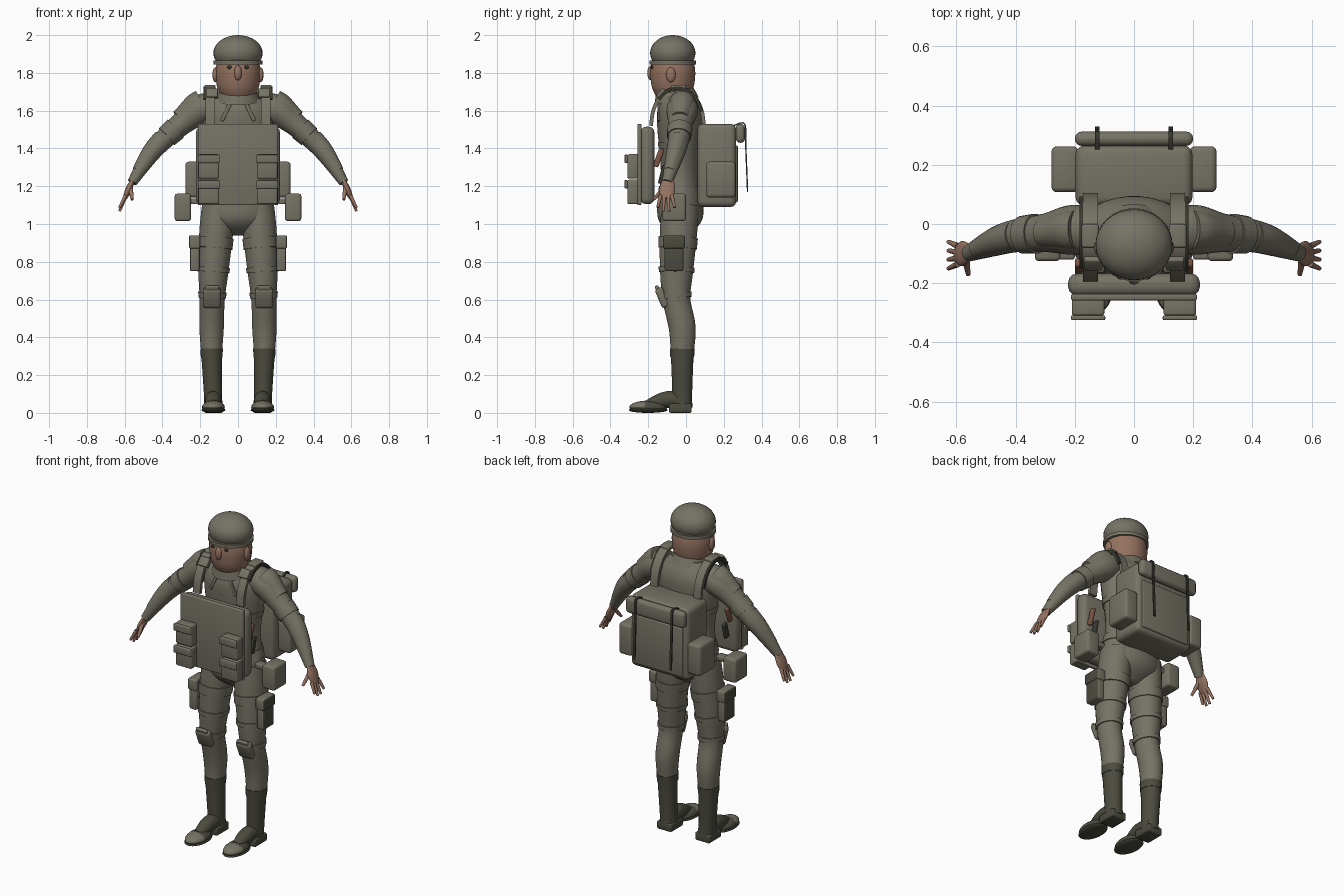
import bpy, bmesh
from math import sin, cos, pi, radians
from mathutils import Vector, Matrix

default_cube = bpy.data.objects.get("Cube")
if default_cube:
    bpy.data.objects.remove(default_cube, do_unlink=True)


def material(name, *rgb):
    mat = bpy.data.materials.new(name)
    mat.use_nodes = True
    mat.diffuse_color = (*rgb, 1)
    mat.node_tree.nodes["Principled BSDF"].inputs["Base Color"].default_value = (*rgb, 1)
    return mat


OLIVE = material("olive cloth", .18, .17, .13)
BOOT = material("dark boot leather", .07, .07, .05)
DARK = material("dark webbing", .04, .04, .03)
SKIN = material("skin", .3, .17, .12)
BROWN = material("brown grip", .2, .09, .06)
SIDEWAYS, FORWARD = Vector((1, 0, 0)), Vector((0, 1, 0))


def finish(name, bm, mat, pair, second=None, rule=None):
    """Turn a bmesh into a shaded object; pair mirrors it to the other side."""
    bmesh.ops.recalc_face_normals(bm, faces=bm.faces)
    mesh = bpy.data.meshes.new(name)
    mesh.materials.append(mat)
    if rule:
        mesh.materials.append(second)
        for face in bm.faces:
            face.material_index = int(rule(face))
    bm.to_mesh(mesh)
    bm.free()
    obj = bpy.data.objects.new(name, mesh)
    bpy.context.collection.objects.link(obj)
    bpy.ops.object.select_all(action='DESELECT')
    bpy.context.view_layer.objects.active = obj
    obj.select_set(True)
    bpy.ops.object.shade_smooth_by_angle(angle=radians(38))
    if pair:
        obj.modifiers.new("Mirror", 'MIRROR').use_mirror_merge = False


def sample(rows, t):
    """Smoothly interpolate the rows at a fraction t of their length."""
    last = len(rows) - 1
    i = min(int(t * last), last - 1)
    t = t * last - i
    before, start, end, after = (rows[max(0, min(last, i + k))] for k in (-1, 0, 1, 2))
    return [q + t / 2 * (r - p + t * (2 * p - 5 * q + 4 * r - s + t * (3 * (q - r) + s - p)))
            for p, q, r, s in zip(before, start, end, after)]


def loft(name, rows, mat, pair=False, depth=1, sides=28, ref=FORWARD, floor=0, second=None, rule=None):
    """Skin rings given as (x, y, z, radius); depth widens them along ref."""
    count = 5 * (len(rows) - 1)
    rows = [sample(rows, i / count) for i in range(count + 1)]
    centres = [Vector(row[:3]) for row in rows]
    bm, rings = bmesh.new(), []
    for i, (centre, row) in enumerate(zip(centres, rows)):
        along = (centres[min(i + 1, count)] - centres[max(i - 1, 0)]).normalized()
        wide = (ref - along * ref.dot(along)).normalized()
        across = along.cross(wide)
        ring = []
        for j in range(sides):
            angle = 2 * pi * (j + .5) / sides
            point = centre + row[3] * (across * cos(angle) + wide * depth * sin(angle))
            point.z = max(point.z, floor)
            ring.append(bm.verts.new(point))
        rings.append(ring)
    for low, high in zip(rings, rings[1:]):
        for j in range(sides):
            k = (j + 1) % sides
            bm.faces.new((low[j], low[k], high[k], high[j]))
    bm.faces.new(rings[0])
    bm.faces.new(rings[-1])
    finish(name, bm, mat, pair, second, rule)


def sleeve(name, limb, start, end, mat=OLIVE, swell=.006, lift=0, **options):
    """Wrap a fitted piece around part of a limb's path."""
    rows = []
    for i in range(5):
        x, y, z, radius = sample(limb, start + (end - start) * i / 4)
        rows.append((x, y, z + lift, radius + swell))
    loft(name, rows, mat, **options)


def box(name, centre, size, mat=OLIVE, bevel=.01, pair=False, rot=0, axis='X', second=None, rule=None):
    bm = bmesh.new()
    bmesh.ops.create_cube(bm, size=1, matrix=Matrix.Diagonal((*size, 1)))
    bmesh.ops.bevel(bm, geom=bm.edges[:], offset=bevel, segments=3, profile=.5, affect='EDGES')
    bm.transform(Matrix.Translation(centre) @ Matrix.Rotation(rot, 4, axis))
    finish(name, bm, mat, pair, second, rule)


def ball(name, centre, scale, mat, pair=False, floor=0, second=None, rule=None):
    bm = bmesh.new()
    bmesh.ops.create_uvsphere(bm, u_segments=32, v_segments=20, radius=1)
    bm.transform(Matrix.Translation(centre) @ Matrix.Diagonal((*scale, 1)))
    for vert in bm.verts:
        vert.co.z = max(vert.co.z, floor)
    finish(name, bm, mat, pair, second, rule)


def strap(name, x, path, mat, width, thick):
    rows = [(x, y, z, thick) for y, z in path]
    loft(name, rows, mat, pair=True, depth=width / thick / 2, sides=4, ref=SIDEWAYS)


# Head and helmet
neck_y = -.07
loft("head", [(0, neck_y, z, r) for z, r in ((1.66, .08), (1.72, .11), (1.8, .12), (1.87, .11))], SKIN)
ball("nose", centre=(0, -.185, 1.8), scale=(.02, .02, .04), mat=SKIN)
ball("ears", centre=(.12, -.08, 1.79), scale=(.015, .025, .04), mat=SKIN, pair=True)
ball("eyes", centre=(.045, -.18, 1.83), scale=(.012, .007, .009), mat=DARK, pair=True)
ball("helmet", centre=(0, neck_y, 1.905), scale=(.13, .12, .095), mat=OLIVE, floor=1.86)
loft("helmet_brim", [(0, neck_y, z, .13) for z in (1.845, 1.865)], OLIVE, depth=.95)

# Torso, collar and belts
torso = [(0, -.03, z, r) for z, r in
         ((.94, .05), (1, .16), (1.08, .19), (1.28, .16), (1.52, .19), (1.62, .18), (1.7, .11))]
loft("torso", torso, OLIVE, depth=.65)
loft("collar", [(0, -.05, 1.65, .12), (0, -.06, 1.71, .1)], OLIVE)
sleeve("belt", torso, start=.4, end=.44, depth=.65)
sleeve("waist_strap", torso, start=.58, end=.6, depth=.65)
box("jacket_lapels", centre=(.06, -.14, 1.6), size=(.02, .02, .12), bevel=.004, pair=True, rot=-.45, axis='Y')

# Arms with shoulder pads and guards
arm = [(.13, -.02, 1.63, .07), (.21, -.02, 1.6, .08), (.3, -.03, 1.53, .062),
       (.4, -.04, 1.44, .053), (.47, -.06, 1.36, .046), (.56, -.1, 1.22, .026)]
loft("arms", arm, OLIVE, pair=True, depth=1.05)
sleeve("shoulder_pads", arm, start=.16, end=.42, swell=-.012, lift=.035, pair=True)
sleeve("elbow_bands", arm, start=.46, end=.55, pair=True, depth=1.05)
sleeve("forearm_guards", arm, start=.6, end=.92, swell=-.002, lift=.012, pair=True)

# Hands
loft("palms", [(.555, -.095, 1.24, .011), (.58, -.1, 1.18, .017), (.6, -.105, 1.135, .011)],
     SKIN, pair=True, depth=2.5)
for finger in range(4):
    spread = finger - 1.5
    knuckle = (.595, -.105 + .02 * spread, 1.15, .011)
    tip = (.627, -.105 + .03 * spread, 1.065 + .01 * spread ** 2, .007)
    loft("fingers_%s" % "abcd"[finger], [knuckle, tip], SKIN, pair=True, sides=12)
loft("thumbs", [(.57, -.11, 1.2, .014), (.56, -.17, 1.13, .008)], SKIN, pair=True, sides=12, ref=SIDEWAYS)

# Legs with boot shafts, strap bands and knee pads
leg = [(.14 - .08 * (z - .4) ** 2, y, z, r) for y, z, r in
       ((-.03, 1.1, .09), (-.04, .95, .09), (-.05, .75, .08), (-.05, .6, .067),
        (-.02, .45, .065), (-.02, .3, .055), (-.02, .1, .048), (-.02, .03, .05))]
loft("legs", leg, OLIVE, pair=True, depth=1.1, second=BOOT, rule=lambda f: f.calc_center_median().z < .32)
sleeve("upper_thigh_bands", leg, start=.16, end=.2, pair=True, depth=1.1)
sleeve("lower_thigh_bands", leg, start=.27, end=.29, pair=True, depth=1.1)
sleeve("knee_straps", leg, start=.39, end=.42, pair=True, depth=1.1)
sleeve("boot_cuffs", leg, start=.68, end=.72, mat=BOOT, swell=.003, pair=True, depth=1.1)
box("knee_pads", centre=(.138, -.125, .61), size=(.095, .045, .11), bevel=.016, pair=True, rot=.4)
box("knee_pad_plates", centre=(.138, -.15, .655), size=(.075, .02, .04), bevel=.007, pair=True, rot=.4)

# Feet
foot_x = .13
loft("boot_insteps", [(foot_x, y, z, r) for y, z, r in ((.01, .06, .04), (-.1, .07, .045), (-.2, .04, .03))],
     BOOT, pair=True, ref=SIDEWAYS, floor=.02)
ball("boot_toes", centre=(foot_x, -.2, .03), scale=(.06, .1, .035), mat=BOOT, pair=True, floor=.015,
     second=OLIVE, rule=lambda f: f.calc_center_median().y < -.22 and f.normal.z > 0)
ball("boot_soles", centre=(foot_x, -.2, .015), scale=(.063, .103, .015), mat=BOOT, pair=True)
box("boot_heels", centre=(foot_x, -.03, .025), size=(.1, .12, .05), mat=BOOT, pair=True)

# Chest rig, pouches and knives
box("chest_rig_back", centre=(0, -.205, 1.31), size=(.445, .075, .41), bevel=.03)
box("chest_rig_plate", centre=(0, -.247, 1.315), size=(.425, .022, .43), bevel=.006)
for level, height in (("upper", 1.305), ("lower", 1.17)):
    box(level + "_rig_pouches", centre=(.155, -.28, height), size=(.11, .06, .13), pair=True)
    box(level + "_pouch_flaps", centre=(.155, -.317, height + .04), size=(.116, .016, .045), bevel=.005, pair=True)
box("knife_grips", centre=(.188, -.145, 1.35), size=(.022, .03, .1), mat=BROWN, bevel=.008, pair=True, rot=-.35)
box("knife_sheaths", centre=(.185, -.12, 1.26), size=(.02, .035, .1), mat=DARK, bevel=.006, pair=True, rot=-.25)

# Shoulder harness follows an arch over each shoulder
arch = [(-.045 - .14 * cos(pi * i / 8), 1.52 + .2 * sin(pi * i / 8)) for i in range(9)]
strap("shoulder_straps", x=.147, path=arch, mat=OLIVE, width=.07, thick=.014)
strap("strap_edging", x=.178, path=arch[2:-1], mat=DARK, width=.016, thick=.012)
box("strap_buckles", centre=(.138, -.13, 1.69), size=(.062, .03, .055), bevel=.006, pair=True, rot=-.7)
box("strap_pads", centre=(.148, -.04, 1.722), size=(.058, .08, .03), bevel=.008, pair=True)

# Hip pouches and thigh holsters with dark outer faces
box("hip_pouches", centre=(.292, -.063, 1.088), size=(.086, .125, .146), bevel=.014, pair=True)
box("hip_pouch_hangers", centre=(.22, -.063, 1.12), size=(.09, .05, .03), bevel=.006, pair=True)
for part, height, size in (("bodies", .82, (.05, .1, .14)), ("flaps", .905, (.06, .115, .07))):
    box("holster_" + part, centre=(.23, -.063, height), size=size, pair=True,
        second=BOOT, rule=lambda f: f.normal.x > .6)

# Backpack, bedroll and hanging straps
box("backpack", centre=(0, .163, 1.31), size=(.395, .205, .44), bevel=.03)
box("backpack_panel", centre=(0, .266, 1.265), size=(.33, .016, .3), bevel=.006)
box("backpack_side_pouches", centre=(.233, .185, 1.235), size=(.092, .155, .19), bevel=.018, pair=True)
box("bedroll", centre=(0, .288, 1.48), size=(.4, .048, .1), bevel=.022)
strap("bedroll_straps", x=.124, path=((.25, 1.52), (.31, 1.53), (.316, 1.42), (.326, 1.17)),
      mat=DARK, width=.02, thick=.005)
